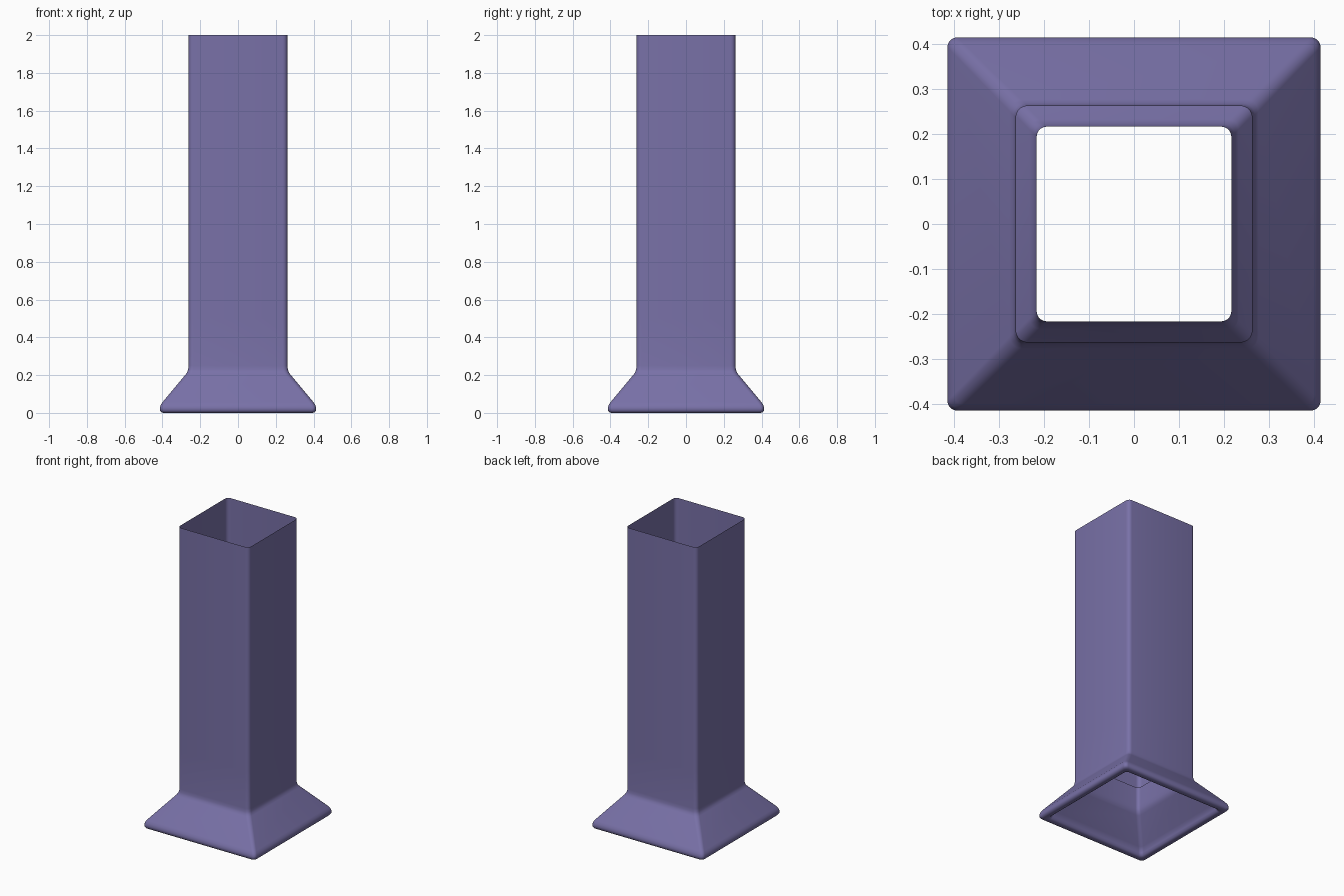
import bpy, bmesh, math

if "Cube" in bpy.data.objects:
    bpy.data.objects.remove(bpy.data.objects["Cube"])

# Cross-section of the wall: (half width, height, corner radius)
profile = [
    # inner sleeve, open at its top
    (0.216, 0.36, 0.022), (0.216, 0.24, 0.022), (0.217, 0.215, 0.022),
    (0.222, 0.195, 0.022), (0.232, 0.178, 0.022),
    # underside of the flared foot
    (0.345, 0.052, 0.022), (0.357, 0.036, 0.022), (0.361, 0.022, 0.022),
    # rounded bottom rim
    (0.366, 0.008, 0.022), (0.376, 0.0, 0.022), (0.396, 0.0, 0.022),
    (0.407, 0.004, 0.022), (0.413, 0.013, 0.022), (0.414, 0.027, 0.022),
    (0.409, 0.042, 0.022), (0.400, 0.056, 0.022),
    # outer slope and bend into the shaft
    (0.276, 0.205, 0.026), (0.268, 0.217, 0.026), (0.264, 0.230, 0.026),
    (0.262, 0.250, 0.026), (0.262, 0.50, 0.026),
    # shaft, open at the top
    (0.262, 2.0, 0.026),
]
ARC = 5


def rounded_square(bm, half, z, radius):
    """One ring of vertices around a square with rounded corners."""
    ring = []
    c = half - radius
    for k in range(4):
        mid = math.pi / 4 + k * math.pi / 2
        cx = math.copysign(c, math.cos(mid))
        cy = math.copysign(c, math.sin(mid))
        for i in range(ARC + 1):
            a = k * math.pi / 2 + i / ARC * math.pi / 2
            ring.append(bm.verts.new((cx + radius * math.cos(a),
                                      cy + radius * math.sin(a), z)))
    return ring


# Skin consecutive rings from the sleeve, around the rim and up the shaft
bm = bmesh.new()
rings = [rounded_square(bm, *p) for p in profile]
for lo, hi in zip(rings, rings[1:]):
    n = len(lo)
    for i in range(n):
        j = (i + 1) % n
        bm.faces.new((lo[i], lo[j], hi[j], hi[i])).smooth = True
mesh = bpy.data.meshes.new("flared_post")
bm.to_mesh(mesh)
bm.free()

post = bpy.data.objects.new("flared_post", mesh)
bpy.context.collection.objects.link(post)

# Muted purple
mat = bpy.data.materials.new("muted_purple")
mat.diffuse_color = (0.19, 0.165, 0.39, 1)
mat.use_nodes = True
mat.node_tree.nodes["Principled BSDF"].inputs["Base Color"].default_value = mat.diffuse_color
mesh.materials.append(mat)
